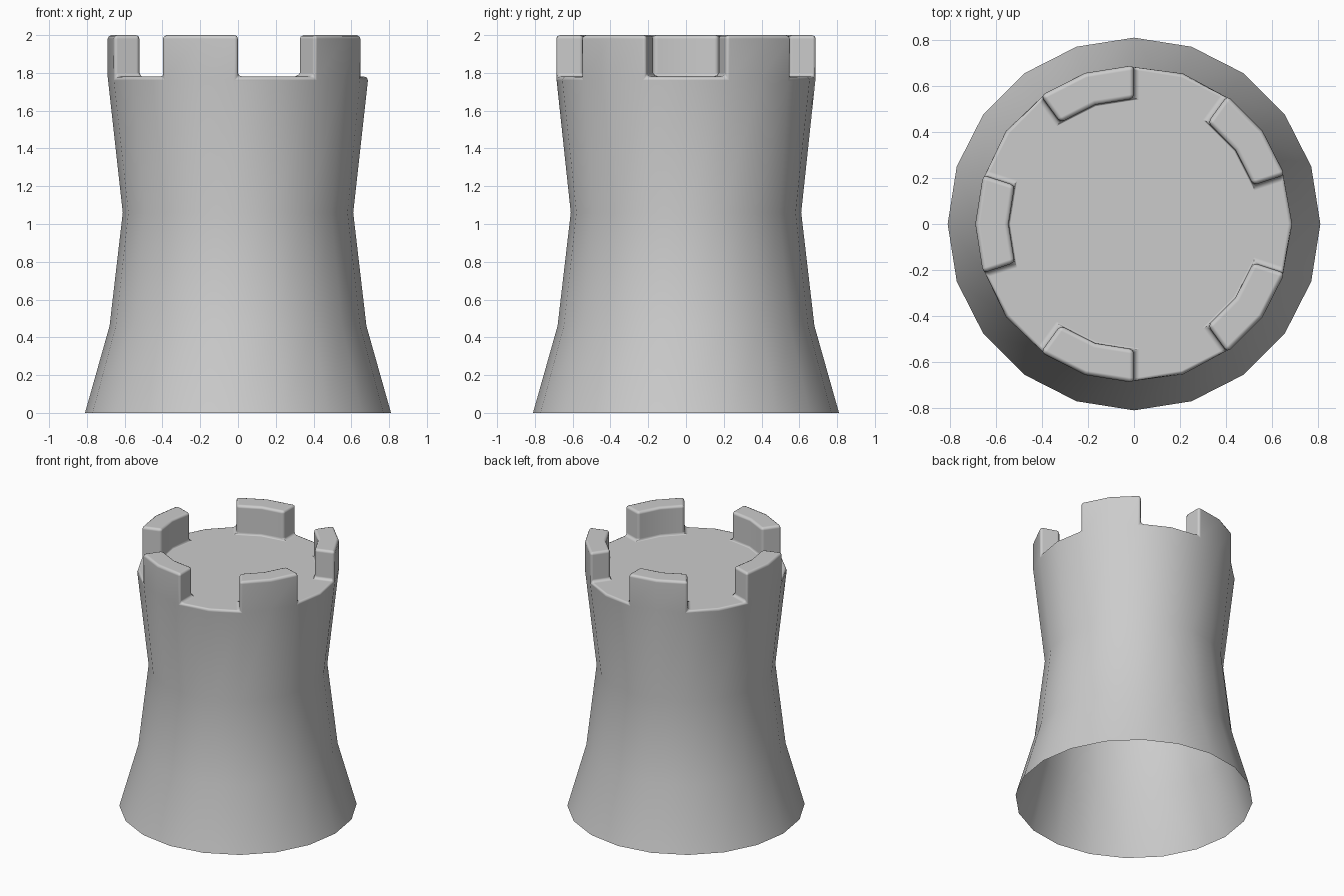
import bpy, bmesh
from math import cos, sin, tau

if "Cube" in bpy.data.objects:
    bpy.data.objects.remove(bpy.data.objects["Cube"])

SIDES = 20
PROFILE = [(0.81, 0), (0.68, 0.46), (0.61, 1.06), (0.69, 1.78)]  # radius, height
OUTER, INNER, FLOOR, TOP = 0.69, 0.545, 1.78, 2.0

bm = bmesh.new()


def pt(r, i, z):
    a = tau * (i % SIDES) / SIDES
    return (r * cos(a), r * sin(a), z)


def face(*points):
    return bm.faces.new([bm.verts.new(p) for p in points])


def strip(i, r0, z0, r1, z1):
    """One segment of a ring between two radius/height pairs."""
    face(pt(r0, i, z0), pt(r0, i + 1, z0), pt(r1, i + 1, z1), pt(r1, i, z1))


def merlon_end(i):
    face(pt(OUTER, i, FLOOR), pt(OUTER, i, TOP), pt(INNER, i, TOP), pt(INNER, i, FLOOR))


for i in range(SIDES):
    # flared wall, open at the bottom
    for (r0, z0), (r1, z1) in zip(PROFILE, PROFILE[1:]):
        strip(i, r0, z0, r1, z1)
    # merlons cover two segments of every four
    if i % 4 in (1, 2):
        strip(i, OUTER, FLOOR, OUTER, TOP)
        strip(i, OUTER, TOP, INNER, TOP)
        strip(i, INNER, TOP, INNER, FLOOR)
        merlon_end(i if i % 4 == 1 else i + 1)
    else:
        strip(i, OUTER, FLOOR, INNER, FLOOR)

# deck inside the battlements
face(*[pt(INNER, i, FLOOR) for i in range(SIDES)])

bmesh.ops.remove_doubles(bm, verts=bm.verts, dist=0.0005)
bmesh.ops.recalc_face_normals(bm, faces=bm.faces)
for f in bm.faces:
    f.smooth = True

mesh = bpy.data.meshes.new("castle_tower")
bm.to_mesh(mesh)
bm.free()
tower = bpy.data.objects.new("castle_tower", mesh)
bpy.context.collection.objects.link(tower)

# softened edges on the rim and battlements
bevel = tower.modifiers.new("soft_edges", 'BEVEL')
bevel.width = 0.02
bevel.segments = 2
bevel.limit_method = 'ANGLE'
bevel.angle_limit = 0.8
bevel.harden_normals = True
